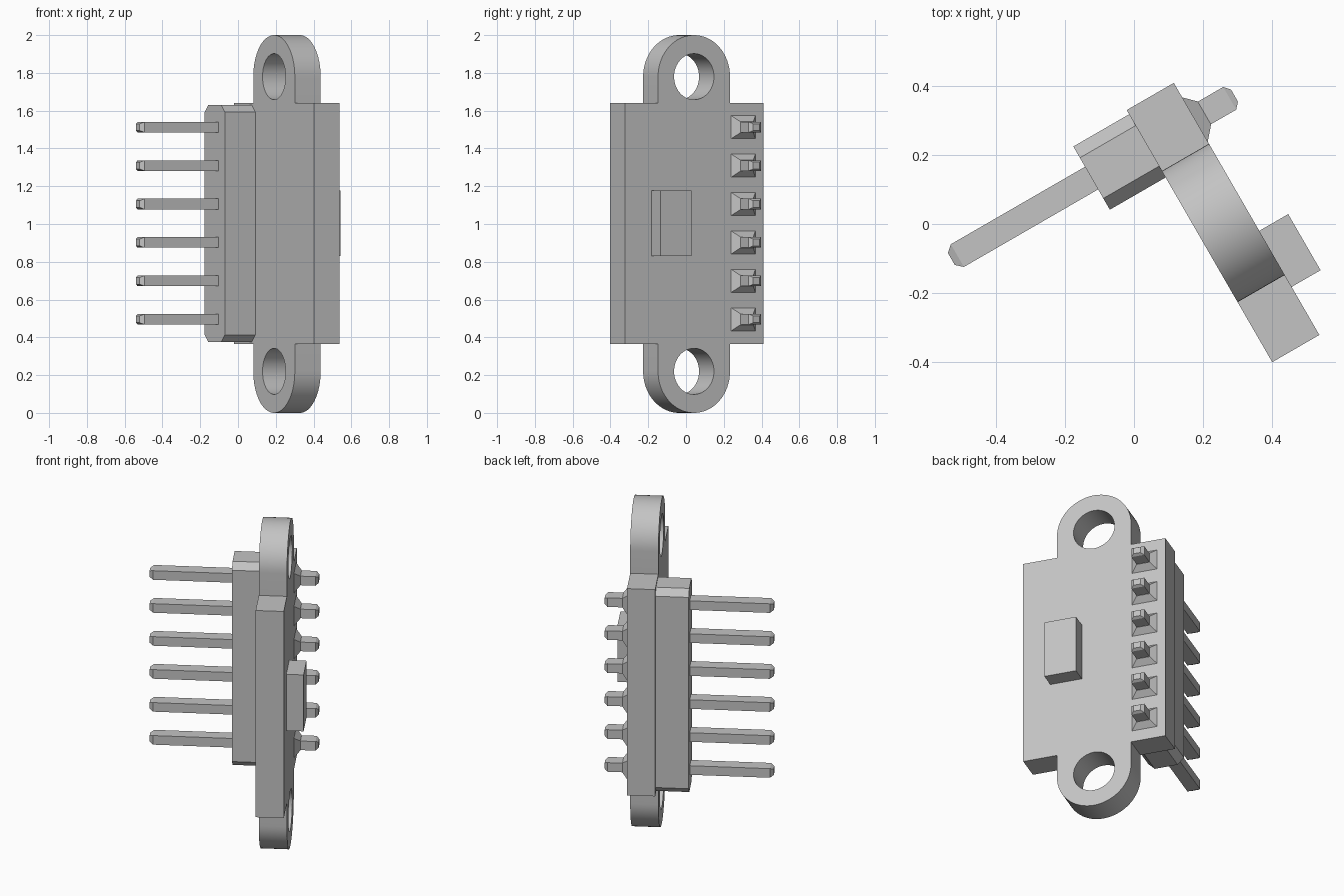
import bpy, bmesh, math

if "Cube" in bpy.data.objects:
    bpy.data.objects.remove(bpy.data.objects["Cube"], do_unlink=True)

TURN = math.radians(30)   # whole part is turned about z; local x runs along the pins
MID = 1.0                 # mid height

grey = bpy.data.materials.new("plain grey")
grey.use_nodes = True
colour = (0.55, 0.55, 0.55, 1)
grey.diffuse_color = colour
grey.node_tree.nodes["Principled BSDF"].inputs["Base Color"].default_value = colour


def loft(name, sections):
    """Skin a row of (x, [(y, z), ...]) sections and cap both ends."""
    bm = bmesh.new()
    rings = [[bm.verts.new((x, y, z)) for y, z in pts] for x, pts in sections]
    for a, b in zip(rings, rings[1:]):
        for i in range(len(a)):
            j = (i + 1) % len(a)
            bm.faces.new((a[i], a[j], b[j], b[i]))
    bm.faces.new(rings[0][::-1])
    bm.faces.new(rings[-1])
    bmesh.ops.recalc_face_normals(bm, faces=bm.faces)
    mesh = bpy.data.meshes.new(name)
    bm.to_mesh(mesh)
    bm.free()
    obj = bpy.data.objects.new(name, mesh)
    obj.rotation_euler.z = TURN
    mesh.materials.append(grey)
    bpy.context.collection.objects.link(obj)
    return obj


def rect(cy, cz, hy, hz):
    return [(cy - hy, cz - hz), (cy + hy, cz - hz), (cy + hy, cz + hz), (cy - hy, cz + hz)]


def arc(cy, cz, r, start, end, n):
    angles = [start + (end - start) * i / n for i in range(n + 1)]
    return [(cy + r * math.cos(a), cz + r * math.sin(a)) for a in angles]


# Mounting plate with a rounded ear at each end
X0, X1 = 0.147, 0.305
Y0, Y1 = -0.548, 0.297
Z0, Z1 = 0.365, 1.64
EAR_Y, EAR_R, HOLE_R = -0.127, 0.22, 0.122
ear_z = (EAR_R, 2 - EAR_R)
outline = [(Y1, Z0), (Y1, Z1), (EAR_Y + EAR_R, Z1)]
outline += arc(EAR_Y, ear_z[1], EAR_R, 0, math.pi, 32)
outline += [(EAR_Y - EAR_R, Z1), (Y0, Z1), (Y0, Z0), (EAR_Y - EAR_R, Z0)]
outline += arc(EAR_Y, ear_z[0], EAR_R, math.pi, math.tau, 32)
outline += [(EAR_Y + EAR_R, Z0)]
plate = loft("mounting_plate", [(X0, outline), (X1, outline)])

# Screw holes through the ears
for i, z in enumerate(ear_z):
    ring = arc(EAR_Y, z, HOLE_R, 0, math.tau, 48)[:-1]
    cutter = loft(f"hole_cutter_{i}", [(X0 - 0.1, ring), (X1 + 0.1, ring)])
    cutter.hide_render = True
    cut = plate.modifiers.new("hole", "BOOLEAN")
    cut.operation, cut.object, cut.solver = "DIFFERENCE", cutter, "EXACT"
    bpy.context.view_layer.objects.active = plate
    bpy.ops.object.modifier_apply(modifier=cut.name)
    bpy.data.objects.remove(cutter, do_unlink=True)

bpy.ops.object.select_all(action="DESELECT")
plate.select_set(True)
bpy.context.view_layer.objects.active = plate
bpy.ops.object.shade_smooth_by_angle(angle=math.radians(30))

# Header block with bevelled corners
PIN_Y = 0.177
hy, hz, c = 0.106, 0.628, 0.038
corners = []
for sy, sz in ((1, 1), (-1, 1), (-1, -1), (1, -1)):
    pair = [(PIN_Y + sy * hy, MID + 0.003 + sz * (hz - c)),
            (PIN_Y + sy * (hy - c), MID + 0.003 + sz * hz)]
    corners += pair if sy * sz > 0 else pair[::-1]
loft("header_block", [(-0.04, corners), (X0, corners)])

# Sensor chip on the far face of the plate
chip = rect(-0.293, MID + 0.004, 0.094, 0.174)
loft("sensor_chip", [(X1, chip), (0.402, chip)])

# Six pins, each with a solder cone
for i in range(6):
    z = MID + 0.004 + (i - 2.5) * 0.2034
    shaft = rect(PIN_Y, z, 0.038, 0.028)
    tip = rect(PIN_Y, z, 0.02, 0.018)
    loft(f"pin_{i + 1}", [(-0.51, tip), (-0.49, shaft), (0.423, shaft), (0.439, tip)])
    loft(f"solder_cone_{i + 1}", [(X1, rect(PIN_Y - 0.003, z, 0.074, 0.061)),
                                  (0.338, rect(PIN_Y, z, 0.039, 0.029))])
